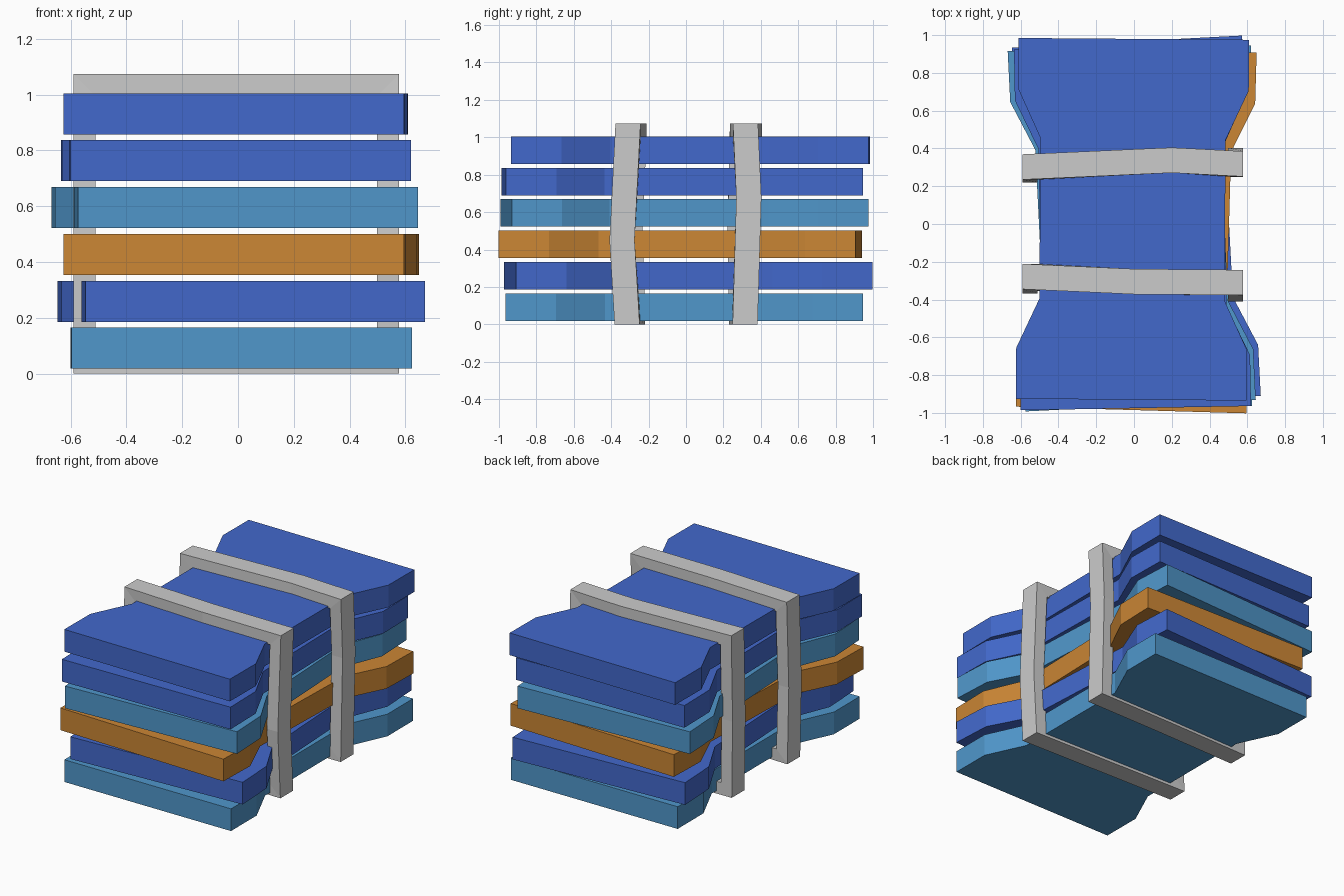
import bpy, bmesh
from math import radians
from mathutils import Matrix

if "Cube" in bpy.data.objects:
    bpy.data.objects.remove(bpy.data.objects["Cube"])

def material(name, color):
    m = bpy.data.materials.new(name)
    m.diffuse_color = (*color, 1)
    m.use_nodes = True
    m.node_tree.nodes["Principled BSDF"].inputs["Base Color"].default_value = m.diffuse_color
    return m

def make_object(name, bm, mat=None):
    bmesh.ops.recalc_face_normals(bm, faces=bm.faces)
    mesh = bpy.data.meshes.new(name)
    bm.to_mesh(mesh)
    bm.free()
    if mat:
        mesh.materials.append(mat)
    ob = bpy.data.objects.new(name, mesh)
    bpy.context.collection.objects.link(ob)
    return ob

blue = material("blue_cloth", (0.055, 0.14, 0.60))
light = material("light_blue_cloth", (0.08, 0.31, 0.60))
orange = material("orange_cloth", (0.60, 0.24, 0.035))

# Folded bundles: one pinched outline, shifted and turned per layer
right = [(0.61, -0.955), (0.61, -0.685), (0.49, -0.425),
         (0.49, 0.425), (0.61, 0.685), (0.61, 0.955)]
outline = right + [(-x, y) for x, y in reversed(right)]
THICK, STEP = 0.147, 0.168

def bundle(i, cx, cy, turn, mat):
    bm = bmesh.new()
    face = bm.faces.new([bm.verts.new((x, y, 0)) for x, y in outline])
    ext = bmesh.ops.extrude_face_region(bm, geom=[face])["geom"]
    bmesh.ops.translate(bm, vec=(0, 0, THICK),
                        verts=[v for v in ext if isinstance(v, bmesh.types.BMVert)])
    bm.transform(Matrix.Translation((cx, cy, 0.018 + i * STEP))
                 @ Matrix.Rotation(radians(turn), 4, 'Z'))
    make_object(f"folded_bundle_{i + 1}", bm, mat)

for i, spec in enumerate([(0.012, -0.01, 0.1, light),
                          (0.012, 0.012, 3.0, blue),
                          (0.012, -0.03, -1.65, orange),
                          (-0.012, -0.008, 2.85, light),
                          (-0.008, -0.02, 1.05, blue),
                          (-0.008, 0.025, -0.45, blue)]):
    bundle(i, *spec)

# Straps: rectangular bands that wander slightly along y
X0, X1, Z1, T, HALF = -0.59, 0.578, 1.075, 0.08, 0.067

def strap(name, stations):
    bm = bmesh.new()
    rings = []
    for x, z, y in stations:
        xi = min(max(x, X0 + T), X1 - T)
        zi = min(max(z, T), Z1 - T)
        rings.append([bm.verts.new(p) for p in (
            (x, y - HALF, z), (x, y + HALF, z),
            (xi, y + HALF, zi), (xi, y - HALF, zi))])
    for a, b in zip(rings, rings[1:] + rings[:1]):
        for k in range(4):
            n = (k + 1) % 4
            bm.faces.new((a[k], a[n], b[n], b[k]))
    make_object(name, bm)

strap("front_strap", [(X0, Z1, -0.278), (0, Z1, -0.305), (X1, Z1, -0.31),
                      (X1, 0.45, -0.342), (X1, 0, -0.315), (0, 0, -0.30),
                      (X0, 0, -0.285), (X0, 0.5, -0.30)])
strap("back_strap", [(X0, Z1, 0.302), (0.2, Z1, 0.338), (X1, Z1, 0.318),
                     (X1, 0.68, 0.336), (X1, 0, 0.316), (0, 0, 0.31),
                     (X0, 0, 0.297), (X0, 0.5, 0.288)])
